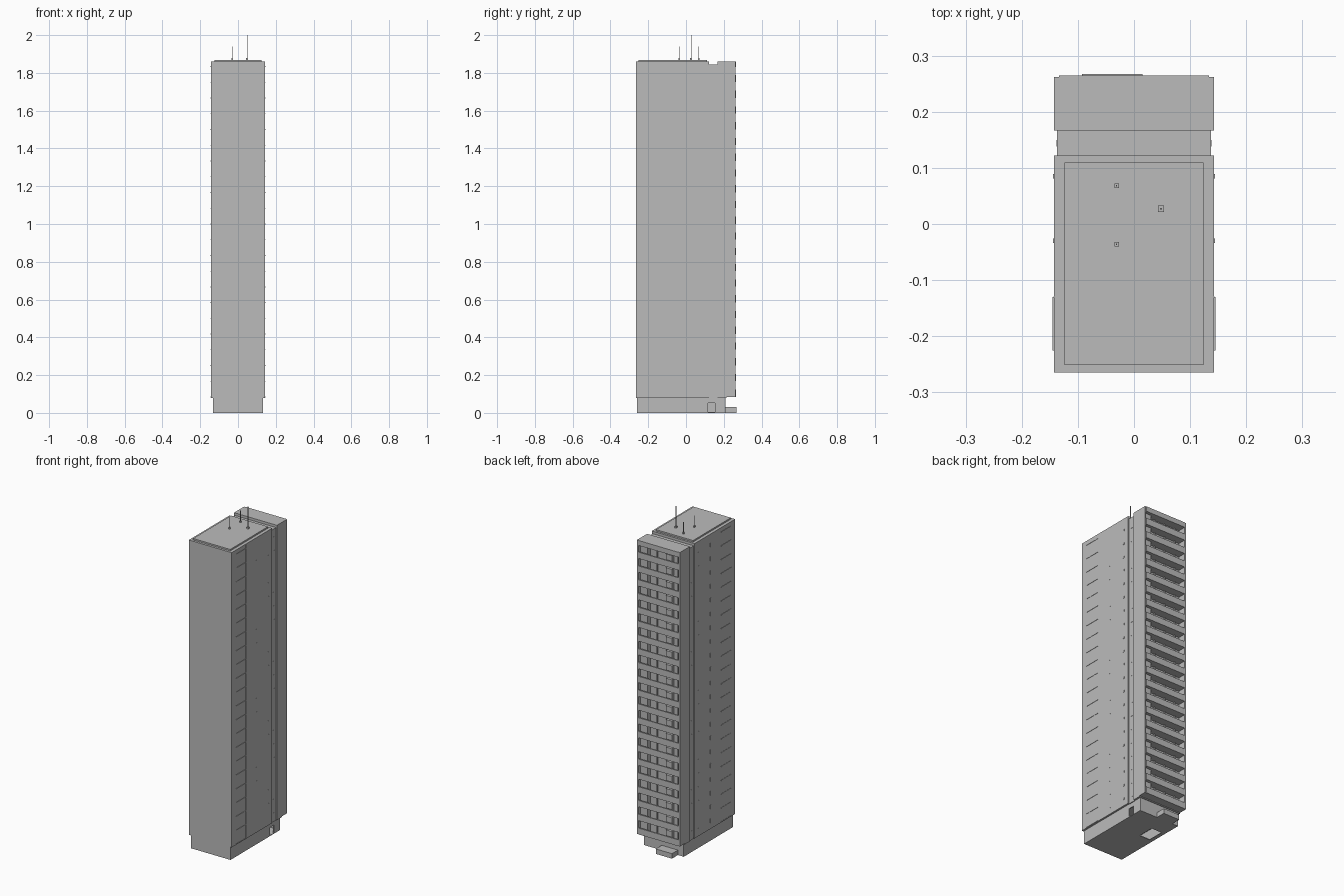
import bpy, bmesh
from mathutils import Vector

cube = bpy.data.objects.get("Cube")
if cube:
    bpy.data.objects.remove(cube, do_unlink=True)

concrete = bpy.data.materials.new("grey concrete")
concrete.use_nodes = True
GREY = (0.5, 0.5, 0.5, 1)
concrete.diffuse_color = GREY
concrete.node_tree.nodes["Principled BSDF"].inputs["Base Color"].default_value = GREY

FLOORS, PITCH, BOTTOM, TOP = 21, 0.0833, 0.08, 1.86
W = 0.143


def boxes(name, spans):
    """One object made of boxes, each given as x, y and z ranges."""
    bm = bmesh.new()
    for xs, ys, zs in spans:
        made = bmesh.ops.create_cube(bm, size=1)["verts"]
        for v in made:
            v.co = Vector([(a + b) / 2 + c * (b - a)
                           for (a, b), c in zip((xs, ys, zs), v.co)])
    mesh = bpy.data.meshes.new(name)
    bm.to_mesh(mesh)
    bm.free()
    mesh.materials.append(concrete)
    obj = bpy.data.objects.new(name, mesh)
    bpy.context.collection.objects.link(obj)
    return obj


def mirrored(spans):
    return spans + [((-x[1], -x[0]), y, z) for x, y, z in spans]


def cut(obj, name, spans):
    cutter = boxes(name, spans)
    cutter.hide_render = True
    cutter.hide_viewport = True
    mod = obj.modifiers.new(name, "BOOLEAN")
    mod.operation = "DIFFERENCE"
    mod.solver = "EXACT"
    mod.object = cutter


# Main shaft, recessed joint and rear wing
boxes("main_tower", [((-W, W), (-0.265, 0.122), (BOTTOM, TOP))])
boxes("recessed_joint", [((-0.137, 0.137), (0.122, 0.167), (BOTTOM - 0.002, 1.845))])
boxes("roof_deck", [((-0.124, 0.124), (-0.251, 0.11), (TOP, 1.869))])
boxes("rear_wing_core", [((-W, W), (0.167, 0.215), (BOTTOM, TOP))])
boxes("rear_wing_side_walls", mirrored([((0.134, W), (0.215, 0.262), (BOTTOM + 0.005, TOP))]))
boxes("rear_wing_roof", [((-0.134, 0.134), (0.215, 0.265), (1.83, TOP))])

# Balconies: slab, parapet, storage block and window frames on each floor
slabs, parapets, blocks, frames = [], [], [], []
for i in range(FLOORS):
    z = BOTTOM + 0.005 + i * PITCH
    slabs.append(((-0.134, 0.134), (0.215, 0.262), (z, z + 0.008)))
    parapets.append(((-0.134, 0.134), (0.256, 0.264), (z, z + 0.038)))
    blocks.append(((0.085, 0.134), (0.215, 0.245), (z + 0.008, z + PITCH)))
    for x in (-0.1, -0.03, 0.04):
        frames.append(((x - 0.003, x + 0.003), (0.215, 0.222), (z + 0.008, z + PITCH)))
    frames.append(((-0.07, -0.03), (0.215, 0.235), (z + 0.008, z + 0.06)))
boxes("balcony_slabs", slabs)
boxes("balcony_parapets", parapets)
boxes("balcony_storage_blocks", blocks)
boxes("balcony_window_frames", frames)

# Side sills, small windows and vertical joints
sills, windows = [], []
for i in range(FLOORS + 1):
    z = BOTTOM + 0.002 + i * PITCH
    sills.append(((W, W + 0.002), (-0.225, -0.13), (z, z + 0.004)))
    if i < FLOORS:
        for y, h in ((-0.03, 0.025), (0.085, 0.012)):
            windows.append(((W, W + 0.001), (y - 0.004, y + 0.004),
                            (z + 0.035, z + 0.035 + h)))
        windows.append(((0.137, 0.138), (0.138, 0.15), (z + 0.03, z + 0.05)))
boxes("side_sills", mirrored(sills))
boxes("side_windows", mirrored(windows))
boxes("side_joints", mirrored([((W, W + 0.0006), (-0.131, -0.129), (BOTTOM, TOP))]))

# Hollow ground storey with side doorway and floor opening
base = boxes("ground_storey", [((-0.132, 0.132), (-0.26, 0.21), (0, BOTTOM))])
cut(base, "ground_storey_cutter", [((-0.126, 0.126), (-0.254, 0.204), (0.004, 0.076))])
cut(base, "side_door_cutter", [((0.12, 0.14), (0.117, 0.154), (0.004, 0.052))])
cut(base, "floor_opening_cutter", [((-0.11, -0.04), (0, 0.1), (-0.01, 0.01))])
boxes("rear_porch", [((-0.093, 0.015), (0.21, 0.267), (0, 0.03))])

# Roof masts on small plinths
for name, x, y, top, r in (("tall_mast", 0.048, 0.027, 2.0, 0.0016),
                           ("front_mast", -0.031, -0.036, 1.94, 0.0011),
                           ("back_mast", -0.031, 0.068, 1.94, 0.0011)):
    p = r * 3.5
    boxes(name, [((x - p, x + p), (y - p, y + p), (1.869, 1.878)),
                 ((x - r, x + r), (y - r, y + r), (1.878, top))])
